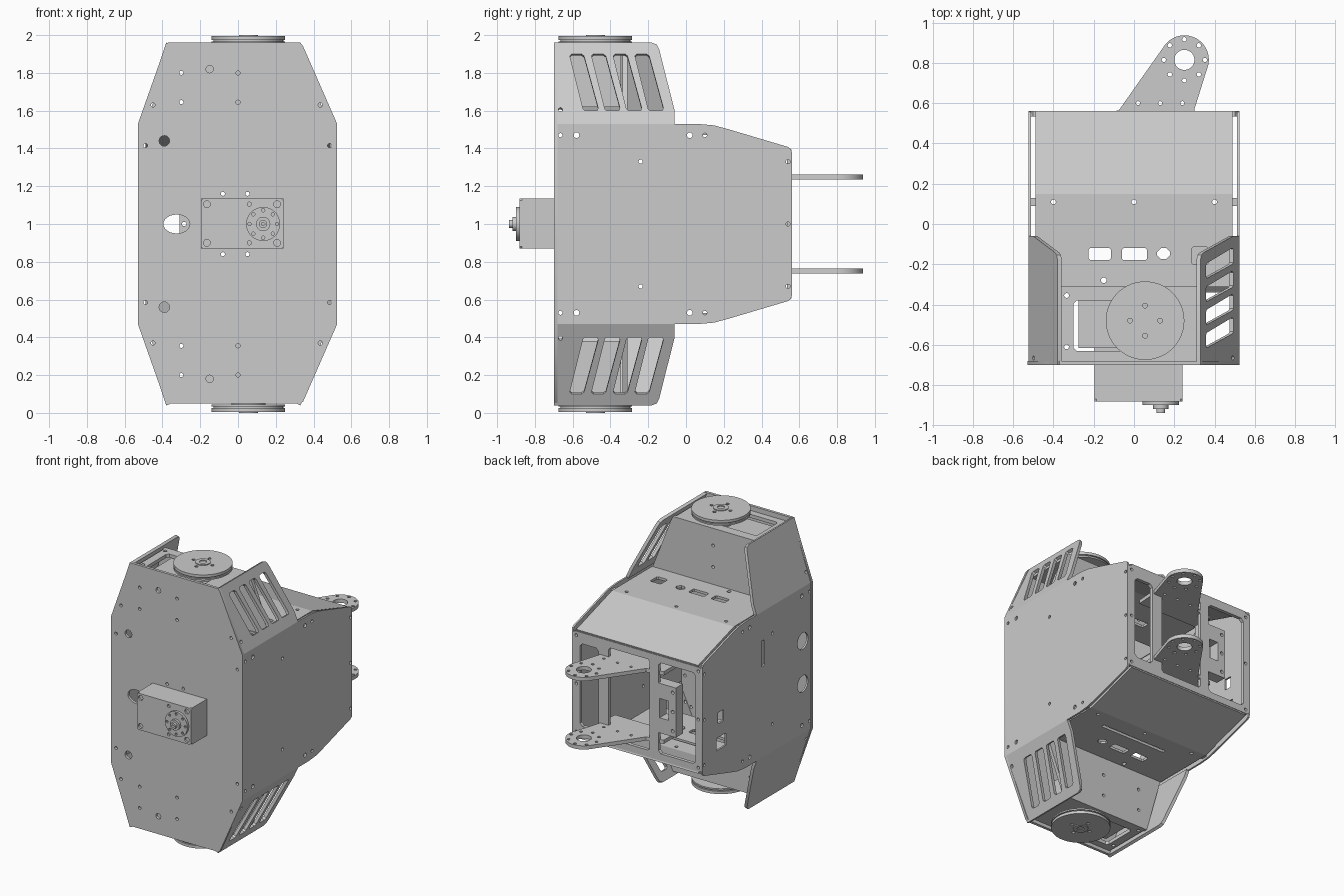
import bpy, bmesh, math
from mathutils import Matrix, Vector

X, Y, Z = (1, 0, 0), (0, 1, 0), (0, 0, 1)
FLIP = Matrix.Translation((0, 0, 2)) @ Matrix.Diagonal((1, 1, -1, 1))


def circ(u, v, r, n=14, rv=None):
    return [(u + r * math.cos(2 * math.pi * i / n), v + (rv or r) * math.sin(2 * math.pi * i / n))
            for i in range(n)]


def rect(u0, u1, v0, v1, c=0.0):
    if not c:
        return [(u0, v0), (u1, v0), (u1, v1), (u0, v1)]
    return [(u0 + c, v0), (u1 - c, v0), (u1, v0 + c), (u1, v1 - c),
            (u1 - c, v1), (u0 + c, v1), (u0, v1 - c), (u0, v0 + c)]


def ring(u, v, r, count, hole, a0=0.0):
    return [circ(u + r * math.cos(a0 + 2 * math.pi * i / count),
                 v + r * math.sin(a0 + 2 * math.pi * i / count), hole, 10) for i in range(count)]


def add(name, me):
    ob = bpy.data.objects.new(name, me)
    bpy.context.collection.objects.link(ob)
    return ob


def plate(name, loops, U, V, w0, w1, o=(0, 0, 0), mirror=False):
    """Flat plate: first loop is the outline, the others are holes; mirrored about z = 1 on request."""
    cu = bpy.data.curves.new(name, 'CURVE')
    cu.dimensions, cu.fill_mode, cu.extrude = '2D', 'BOTH', (w1 - w0) / 2
    for loop in loops:
        sp = cu.splines.new('POLY')
        sp.points.add(len(loop) - 1)
        for p, (u, v) in zip(sp.points, loop):
            p.co = (u, v, 0, 1)
        sp.use_cyclic_u = True
    tmp = add(name + "_tmp", cu)
    dg = bpy.context.evaluated_depsgraph_get()
    me = bpy.data.meshes.new_from_object(tmp.evaluated_get(dg))
    bpy.data.objects.remove(tmp)
    U, V, o = Vector(U), Vector(V), Vector(o)
    W = U.cross(V).normalized()
    M = Matrix((U, V, W)).transposed().to_4x4()
    M.translation = o + W * (w0 + w1) / 2
    bm = bmesh.new()
    bm.from_mesh(me)
    bm.transform(M)
    bmesh.ops.remove_doubles(bm, verts=bm.verts, dist=1e-5)
    bmesh.ops.recalc_face_normals(bm, faces=bm.faces)
    bm.to_mesh(me)
    bm.free()
    me.name = name
    me.shade_smooth()
    me.set_sharp_from_angle(angle=math.radians(35))
    add(name, me)
    if mirror:
        low = me.copy()
        low.transform(FLIP)
        low.flip_normals()
        add(name + "_lower", low)


def both(points, r):
    return [circ(u, v, r, 12) for a, b in points for u, v in ((a, b), (a, 2 - b))]


# front plate (w = -y)
front = [[(-0.37, 1.96), (0.33, 1.96), (0.345, 1.94), (0.525, 1.53), (0.525, 0.47), (0.345, 0.06),
          (0.33, 0.05), (-0.37, 0.05), (-0.385, 0.06), (-0.53, 0.47), (-0.53, 1.53), (-0.385, 1.94)]]
front += both([(-0.3, 1.8), (0, 1.8), (-0.3, 1.645), (0, 1.645), (-0.45, 1.63), (0.435, 1.63),
               (-0.49, 1.415), (0.485, 1.415), (-0.08, 1.16), (0.05, 1.16)], 0.011)
front += both([(-0.15, 1.82)], 0.02) + both([(-0.39, 1.44)], 0.028)
front.append(circ(-0.325, 1.0, 0.07, 24, 0.05))
plate("front_plate", front, X, Z, 0.68, 0.70)

# front motor
plate("motor_body", [rect(-0.195, 0.24, 0.87, 1.135)], X, Z, 0.58, 0.868)
corners = [circ(u, v, 0.018) for u in (-0.165, 0.207) for v in (0.9, 1.105)]
corners += [circ(0.06, v, 0.011) for v in (0.9, 1.105)]
plate("motor_cap", [rect(-0.195, 0.24, 0.87, 1.135, 0.01)] + corners, X, Z, 0.868, 0.882)
plate("motor_horn", [circ(0.133, 1, 0.09, 36)] + ring(0.133, 1, 0.073, 8, 0.009), X, Z, 0.882, 0.90)
plate("motor_hub", [circ(0.133, 1, 0.038, 24)], X, Z, 0.90, 0.918)
plate("motor_shaft", [circ(0.133, 1, 0.022, 20), circ(0.133, 1, 0.009)], X, Z, 0.918, 0.938)

# side plates
side = [(-0.70, 1.53), (0.06, 1.53), (0.15, 1.522), (0.23, 1.50), (0.54, 1.408), (0.555, 1.398), (0.56, 1.38)]
side += [(y, 2 - z) for y, z in reversed(side)]
bolts = both([(-0.665, 1.47), (0.10, 1.47), (0.54, 1.33), (-0.24, 1.33)], 0.011)
bolts += both([(-0.58, 1.47), (0.02, 1.47)], 0.015) + [circ(0.54, 1, 0.011)]
plate("right_side", [side] + bolts, Y, Z, 0.512, 0.525)
ports = [circ(-0.59, 1.14, 0.06, 24), circ(-0.59, 0.83, 0.06, 24), rect(-0.15, -0.115, 1.13, 1.32, 0.01),
         rect(0.32, 0.38, 0.91, 0.99), rect(0.29, 0.40, 0.72, 0.81)]
plate("left_side", [side] + bolts + ports, Y, Z, -0.525, -0.512)

# decks with cable cutouts, and the sloped rear sheets
cuts = [rect(-0.225, -0.115, -0.18, -0.12, 0.008), rect(-0.06, 0.065, -0.18, -0.12, 0.008),
        rect(0.115, 0.18, -0.175, -0.12, 0.02)]
holes = [circ(x, 0.11, 0.012) for x in (-0.4, 0, 0.4)] + [circ(-0.15, -0.28, 0.014)]
deck = rect(-0.49, 0.49, -0.34, 0.15)
plate("top_deck", [deck, rect(0.285, 0.37, -0.20, -0.115, 0.008)] + cuts + holes, X, Y, 1.50, 1.518)
plate("bottom_deck", [deck, rect(-0.25, 0.28, 0.0, 0.025)] + cuts + holes, X, Y, 0.482, 0.50)
plate("rear_slope", [rect(-0.49, 0.49, 0, 1)], X, (0, 0.41, -0.125), -0.018, 0, (0, 0.15, 1.518), True)
for s in (-1, 1):
    plate("deck_spacer", [rect(s * 0.5 - 0.015, s * 0.5 + 0.015, 0.09, 0.13)], X, Y, 1.47, 1.51, mirror=True)

# slanted shoulder panels, slotted on the right and plain on the left
fin = [(-0.70, 0), (-0.06, 0), (-0.06, 0.07), (-0.142, 0.395), (-0.155, 0.42), (-0.18, 0.43), (-0.70, 0.43)]
slots = []
for i in range(4):
    a = -0.615 + 0.115 * i
    slots.append([(a + 0.01, 0.37), (a, 0.36), (a + 0.07, 0.08), (a + 0.08, 0.07), (a + 0.145, 0.07),
                  (a + 0.15, 0.085), (a + 0.075, 0.36), (a + 0.062, 0.37)])
fin_bolts = [circ(-0.665, 0.075, 0.011), circ(-0.58, 0.27, 0.011)]
plate("right_shoulder", [fin, fin_bolts[0]] + slots, Y, (-0.195 / 0.43, 0, 1), -0.022, 0, (0.525, 0, 1.53), True)
plate("left_shoulder", [fin, fin_bolts[0]], Y, (0.145 / 0.43, 0, 1), 0, 0.022, (-0.525, 0, 1.53), True)

# shoulder back walls and wheel mounting plates
wall = [(-0.485, 1.518), (0.485, 1.518), (0.325, 1.925), (-0.37, 1.925)]
plate("shoulder_back", [wall] + [circ(x, z, 0.011) for x in (-0.3, 0) for z in (1.645, 1.8)],
      X, Z, 0.31, 0.335, mirror=True)
plate("wheel_mount", [rect(-0.36, 0.31, -0.685, -0.312), rect(-0.30, 0.17, -0.63, -0.38, 0.015),
                      circ(-0.335, -0.355, 0.012), circ(-0.335, -0.61, 0.012)], X, Y, 1.90, 1.925, mirror=True)
plate("wheel_motor", [rect(-0.275, 0.17, -0.615, -0.345)], X, Y, 1.62, 1.895, mirror=True)

# grooved wheels, built as stacked discs
cx, cy = 0.055, -0.48
plate("wheel_axle", [circ(cx, cy, 0.09, 32)], X, Y, 1.89, 1.957, mirror=True)
for i, (r, w0, w1) in enumerate([(0.195, 1.955, 1.966), (0.185, 1.966, 1.974)]):
    plate("wheel_layer_%d" % i, [circ(cx, cy, r, 56)], X, Y, w0, w1, mirror=True)
plate("wheel_face", [circ(cx, cy, 0.195, 56)] + ring(cx, cy, 0.075, 4, 0.012), X, Y, 1.974, 1.994, mirror=True)
plate("wheel_hub", [circ(cx, cy, 0.05, 28), circ(cx, cy, 0.025, 16)], X, Y, 1.994, 2.0, mirror=True)

# back frame with windows and centre bracket
frame = [rect(-0.512, 0.512, 0.62, 1.38, 0.01), rect(-0.10, 0.23, 0.67, 1.33, 0.015),
         rect(-0.47, -0.17, 0.67, 1.33, 0.02), rect(0.31, 0.46, 0.70, 1.30, 0.02)]
frame += [circ(x, z, 0.011) for x in (-0.49, 0.49) for z in (0.65, 1.0, 1.35)]
plate("back_frame", frame, X, Z, -0.56, -0.535)
plate("back_bracket", [rect(-0.31, -0.12, 0.82, 1.18), rect(-0.25, -0.18, 0.93, 1.07)]
      + [circ(x, z, 0.012) for x in (-0.285, -0.145) for z in (0.86, 1.0, 1.14)], X, Z, -0.56, -0.48)

# rear tow arms
ac = (0.25, 0.815)
tip = [(ac[0] + 0.122 * math.cos(math.radians(a)), ac[1] + 0.122 * math.sin(math.radians(a)))
       for a in range(-10, 151, 10)]
arm = [(-0.20, 0.40), (0.29, 0.40), (0.30, 0.57)] + tip + [(-0.075, 0.565), (-0.20, 0.54)]
plate("rear_arm", [arm, circ(*ac, 0.05, 28)] + ring(*ac, 0.102, 8, 0.011)[:5] + ring(*ac, 0.102, 8, 0.011)[5:]
      + [circ(x, 0.60, 0.01) for x in (0.02, 0.13, 0.24)], X, Y, 1.235, 1.262, mirror=True)
